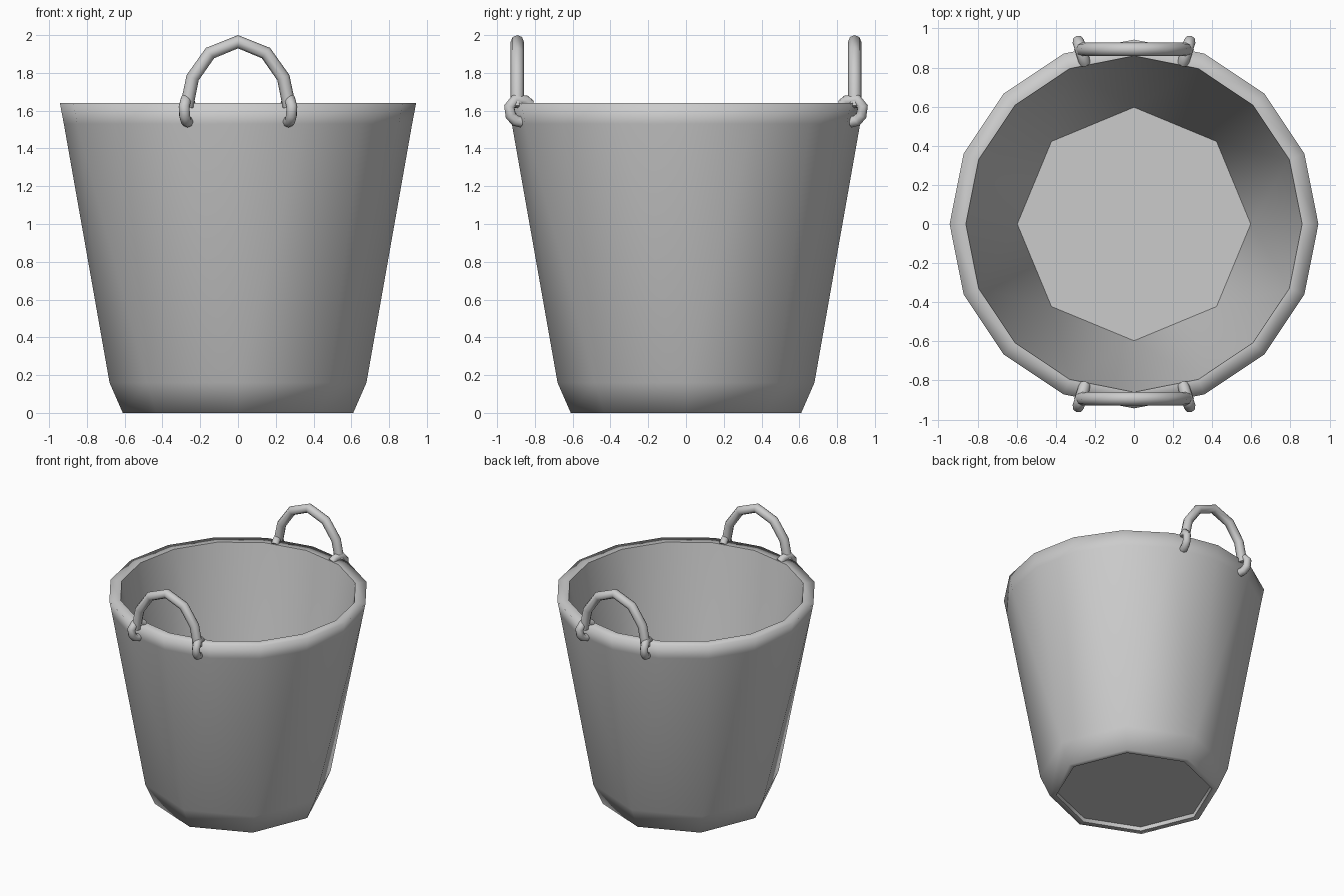
import bpy, bmesh
from math import cos, sin, pi

if "Cube" in bpy.data.objects:
    bpy.data.objects.remove(bpy.data.objects["Cube"])


def join(bm, a, b):
    """Skin two rings; an 8-sided ring fans out to a 16-sided one."""
    if len(a) == len(b):
        n = len(a)
        for i in range(n):
            j = (i + 1) % n
            bm.faces.new((a[i], a[j], b[j], b[i]))
        return
    lo, hi = (a, b) if len(a) < len(b) else (b, a)
    for i in range(8):
        j = (i + 1) % 8
        h0, h1, h2 = hi[2 * i], hi[2 * i + 1], hi[(2 * i + 2) % 16]
        bm.faces.new((lo[i], h1, h0))
        bm.faces.new((lo[i], lo[j], h1))
        bm.faces.new((lo[j], h2, h1))


# Bucket: sides, radius, height, sharp ring
profile = [
    (8, 0.56, 0.03, True),     # recessed underside
    (8, 0.565, 0.0, True),
    (8, 0.61, 0.0, False),     # foot
    (8, 0.68, 0.16, False),    # chamfer top
    (16, 0.922, 1.53, False),  # lower edge of rim band
    (16, 0.943, 1.64, False),  # rim outside
    (16, 0.86, 1.64, True),    # rim inside
    (8, 0.597, 0.16, True),    # inner floor
]
bm = bmesh.new()
rings = [[bm.verts.new((r * cos(2 * pi * i / n), r * sin(2 * pi * i / n), z))
          for i in range(n)] for n, r, z, s in profile]
for a, b in zip(rings, rings[1:]):
    join(bm, a, b)
bm.faces.new(rings[0])
bm.faces.new(rings[-1])
bmesh.ops.recalc_face_normals(bm, faces=bm.faces)
for f in bm.faces:
    f.smooth = True
for ring, p in zip(rings, profile):
    if p[3]:
        for i, v in enumerate(ring):
            bm.edges.get((v, ring[(i + 1) % len(ring)])).smooth = False
mesh = bpy.data.meshes.new("bucket")
bm.to_mesh(mesh)
bm.free()
bpy.context.collection.objects.link(bpy.data.objects.new("bucket", mesh))


def tube(name, points, radius):
    """Round tube along a polyline, converted to a mesh."""
    cu = bpy.data.curves.new(name, 'CURVE')
    cu.dimensions = '3D'
    cu.bevel_depth = radius
    cu.bevel_resolution = 2
    cu.use_fill_caps = True
    sp = cu.splines.new('POLY')
    sp.points.add(len(points) - 1)
    for p, co in zip(sp.points, points):
        p.co = (*co, 1)
    ob = bpy.data.objects.new(name, cu)
    bpy.context.collection.objects.link(ob)
    bpy.ops.object.select_all(action='DESELECT')
    ob.select_set(True)
    bpy.context.view_layer.objects.active = ob
    bpy.ops.object.convert(target='MESH')
    bpy.ops.object.shade_smooth_by_angle(angle=pi / 3)


# Handles and the hooks that wrap the rim
arch = [(0.272, 1.62), (0.24, 1.775), (0.148, 1.905)]
arch = [(-x, z) for x, z in arch] + [(0, 1.965)] + arch[::-1]
hook = [(0.825, 1.63), (0.85, 1.652), (0.905, 1.658), (0.935, 1.62),
        (0.928, 1.575), (0.905, 1.548), (0.87, 1.54)]
for side, sy in (("front", -1), ("back", 1)):
    tube(side + "_handle", [(x, sy * 0.893, z) for x, z in arch], 0.035)
    for end, sx in (("left", -1), ("right", 1)):
        tube(f"{side}_{end}_hook",
             [(sx * 0.305 * y, sy * y, z) for y, z in hook], 0.03)
